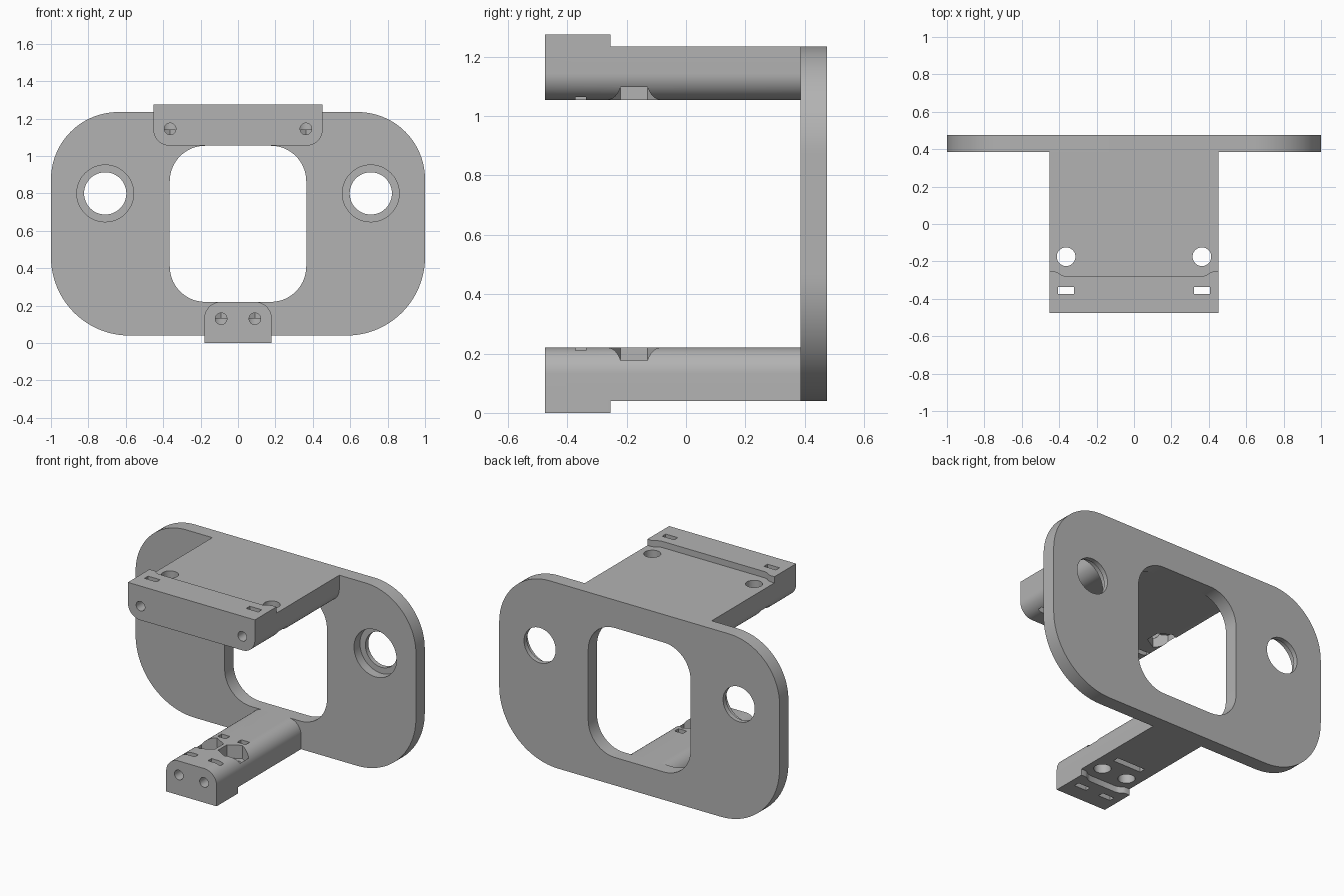
import bpy, bmesh
from math import sin, cos, pi, radians

cube = bpy.data.objects.get("Cube")
if cube:
    bpy.data.objects.remove(cube, do_unlink=True)

grey = bpy.data.materials.new("plain grey")
grey.use_nodes = True
COLOUR = (0.45, 0.45, 0.45, 1)
grey.diffuse_color = COLOUR
grey.node_tree.nodes["Principled BSDF"].inputs["Base Color"].default_value = COLOUR


def ring(cx, cy, r, n=40, turn=0):
    return [(cx + r * cos(turn + 2 * pi * i / n), cy + r * sin(turn + 2 * pi * i / n))
            for i in range(n)]


def rounded(x0, x1, y0, y1, low_r, high_r, n=14):
    """Rectangle outline with separate lower and upper corner radii."""
    pts = []
    for sx, sy, start in ((1, 1, 0), (-1, 1, 1), (-1, -1, 2), (1, -1, 3)):
        r = high_r if sy > 0 else low_r
        cx = x1 - r if sx > 0 else x0 + r
        cy = y1 - r if sy > 0 else y0 + r
        if r == 0:
            pts.append((cx, cy))
            continue
        for i in range(n + 1):
            a = (start + i / n) * pi / 2
            pts.append((cx + r * cos(a), cy + r * sin(a)))
    return pts


def prism(name, pts, axis, a, b):
    """Extrude an outline from a to b along y (outline in xz) or z (outline in xy)."""
    bm = bmesh.new()
    verts = [bm.verts.new((p, a, q) if axis == "y" else (p, q, a)) for p, q in pts]
    face = bm.faces.new(verts)
    out = bmesh.ops.extrude_face_region(bm, geom=[face])
    step = (0, b - a, 0) if axis == "y" else (0, 0, b - a)
    moved = [v for v in out["geom"] if isinstance(v, bmesh.types.BMVert)]
    bmesh.ops.translate(bm, verts=moved, vec=step)
    bmesh.ops.recalc_face_normals(bm, faces=bm.faces)
    mesh = bpy.data.meshes.new(name)
    bm.to_mesh(mesh)
    bm.free()
    mesh.materials.append(grey)
    ob = bpy.data.objects.new(name, mesh)
    bpy.context.scene.collection.objects.link(ob)
    return ob


def carve(ob, cutters):
    """Subtract the cutters, bake the result and smooth the curved sides."""
    for c in cutters:
        c.hide_render = True
        mod = ob.modifiers.new("cut", "BOOLEAN")
        mod.operation = "DIFFERENCE"
        mod.solver = "EXACT"
        mod.object = c
    bpy.context.view_layer.update()
    deps = bpy.context.evaluated_depsgraph_get()
    baked = bpy.data.meshes.new_from_object(ob.evaluated_get(deps))
    ob.modifiers.clear()
    ob.data = baked
    for c in cutters:
        bpy.data.objects.remove(c, do_unlink=True)
    bpy.ops.object.select_all(action="DESELECT")
    ob.select_set(True)
    bpy.context.view_layer.objects.active = ob
    bpy.ops.object.shade_smooth_by_angle(angle=radians(30))


# Back plate with window and two counterbored holes
FRONT, BACK = 0.385, 0.475
plate = prism("back_plate", rounded(-1, 1, 0.04, 1.235, 0.42, 0.36, 24), "y", FRONT, BACK)
cuts = [prism("window", rounded(-0.365, 0.365, 0.22, 1.055, 0.19, 0.19), "y", 0.3, 0.6)]
for s in (-1, 1):
    cuts.append(prism("hole", ring(s * 0.71, 0.8, 0.113, 48), "y", 0.3, 0.6))
    cuts.append(prism("counterbore", ring(s * 0.71, 0.8, 0.152, 48), "y", 0.3, 0.445))
carve(plate, cuts)

# Arms: the same section, upright for the lower one and flipped for the upper one
TAB_Y, HOLE_Y, SLOT_Y = -0.475, -0.175, -0.355
HEIGHT, TOTAL = 0.22, 1.275


def arm(name, half, flip):
    hx = half - 0.09
    z = (lambda v: TOTAL - v) if flip else (lambda v: v)
    section = [(x, z(v)) for x, v in rounded(-half, half, 0, HEIGHT, 0, 0.088)]
    body = prism(name, section, "y", TAB_Y, FRONT)

    # Relief that leaves the thick tab at the front end
    edge = [(half + 0.1, -0.257), (half - 0.03, -0.254), (half - 0.045, -0.259),
            (half - 0.065, -0.273), (half - 0.085, -0.279)]
    relief = [(half + 0.1, 0.6)] + edge
    relief += [(-x, y) for x, y in reversed(relief)]
    cuts = [prism("relief", relief, "z", z(-0.1), z(0.04))]

    for s in (-1, 1):
        x = s * hx
        slot = rounded(x - 0.043, x + 0.043, SLOT_Y - 0.018, SLOT_Y + 0.018, 0, 0)
        cuts += [prism("bolt_hole", ring(x, HOLE_Y, 0.05), "z", z(-0.1), z(0.3)),
                 prism("nut_trap", ring(x, HOLE_Y, 0.09, 6, pi / 2), "z", z(0.135), z(0.3)),
                 prism("slot", slot, "z", z(-0.1), z(0.3)),
                 prism("screw_hole", ring(x, z(0.13), 0.031, 32), "y", -0.6, HOLE_Y)]
        # Tie slots on the lower arm only
        if not flip:
            tie = rounded(s * 0.07 - 0.03, s * 0.07 + 0.03, -0.065, -0.025, 0, 0)
            cuts.append(prism("tie_slot", tie, "z", -0.1, 0.3))
    if not flip:
        groove = rounded(-0.1, 0.1, -0.065, -0.025, 0, 0)
        cuts.append(prism("tie_groove", groove, "z", -0.1, 0.08))
    carve(body, cuts)


arm("lower_arm", 0.18, False)
arm("upper_arm", 0.453, True)
